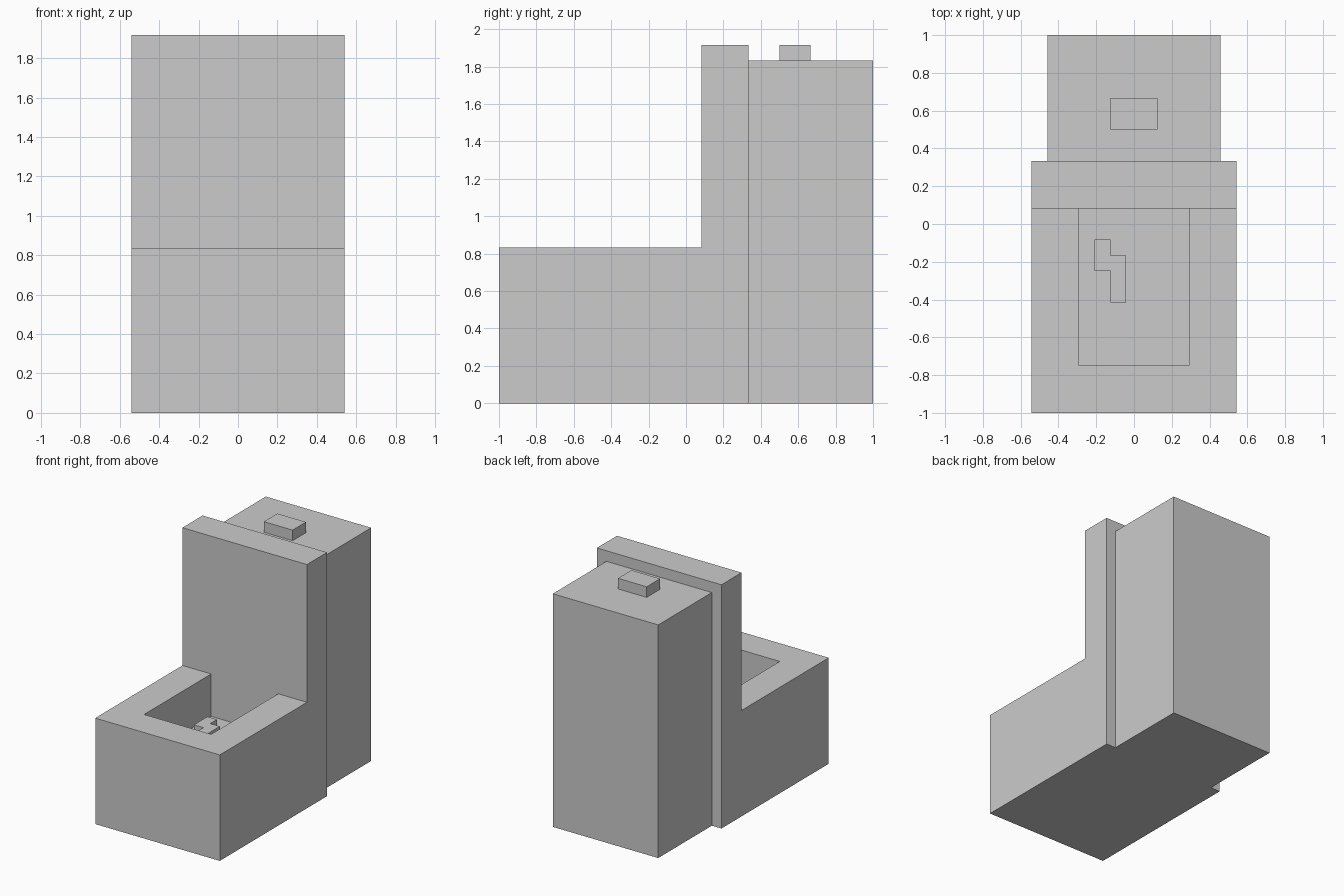
import bpy, bmesh
from mathutils import Vector

if "Cube" in bpy.data.objects:
    bpy.data.objects.remove(bpy.data.objects["Cube"])

U = 1 / 12  # block unit of the model


def prism(name, outline, lo, hi, axis="z"):
    """Extrude a closed outline, in block units, along z (xy outline) or x (yz outline)."""
    place = (lambda a, b, c: (a, b, c)) if axis == "z" else (lambda a, b, c: (c, a, b))
    bm = bmesh.new()
    face = bm.faces.new([bm.verts.new(Vector(place(a, b, lo)) * U) for a, b in outline])
    top = bmesh.ops.extrude_face_region(bm, geom=[face])["geom"]
    moved = [v for v in top if isinstance(v, bmesh.types.BMVert)]
    bmesh.ops.translate(bm, verts=moved, vec=Vector(place(0, 0, hi - lo)) * U)
    bmesh.ops.recalc_face_normals(bm, faces=bm.faces)
    mesh = bpy.data.meshes.new(name)
    bm.to_mesh(mesh)
    bm.free()
    obj = bpy.data.objects.new(name, mesh)
    bpy.context.collection.objects.link(obj)
    return obj


def box(name, x, y, z):
    return prism(name, [(x[0], y[0]), (x[1], y[0]), (x[1], y[1]), (x[0], y[1])], *z)


# Bowl and raised lid: one L-shaped side profile
bowl = prism("bowl_and_lid",
             [(-12, 0), (4, 0), (4, 23), (1, 23), (1, 10), (-12, 10)], -6.5, 6.5, "x")

# Basin cut into the bowl, flush with the lid front
cutter = box("basin_cutter", (-3.5, 3.5), (-9, 1), (6, 12))
cutter.hide_render = True
mod = bowl.modifiers.new("basin", "BOOLEAN")
mod.operation = "DIFFERENCE"
mod.solver = "EXACT"
mod.object = cutter
bpy.context.view_layer.objects.active = bowl
bpy.ops.object.modifier_apply(modifier=mod.name)
bpy.data.objects.remove(cutter)

# Water tank and flush button
box("tank", (-5.5, 5.5), (4, 12), (0, 22))
box("flush_button", (-1.5, 1.5), (6, 8), (22, 23))

# Small stepped lump on the basin floor
prism("basin_lump",
      [(-2.5, -3), (-1.5, -3), (-1.5, -5), (-0.5, -5),
       (-0.5, -2), (-1.5, -2), (-1.5, -1), (-2.5, -1)], 6, 7)
